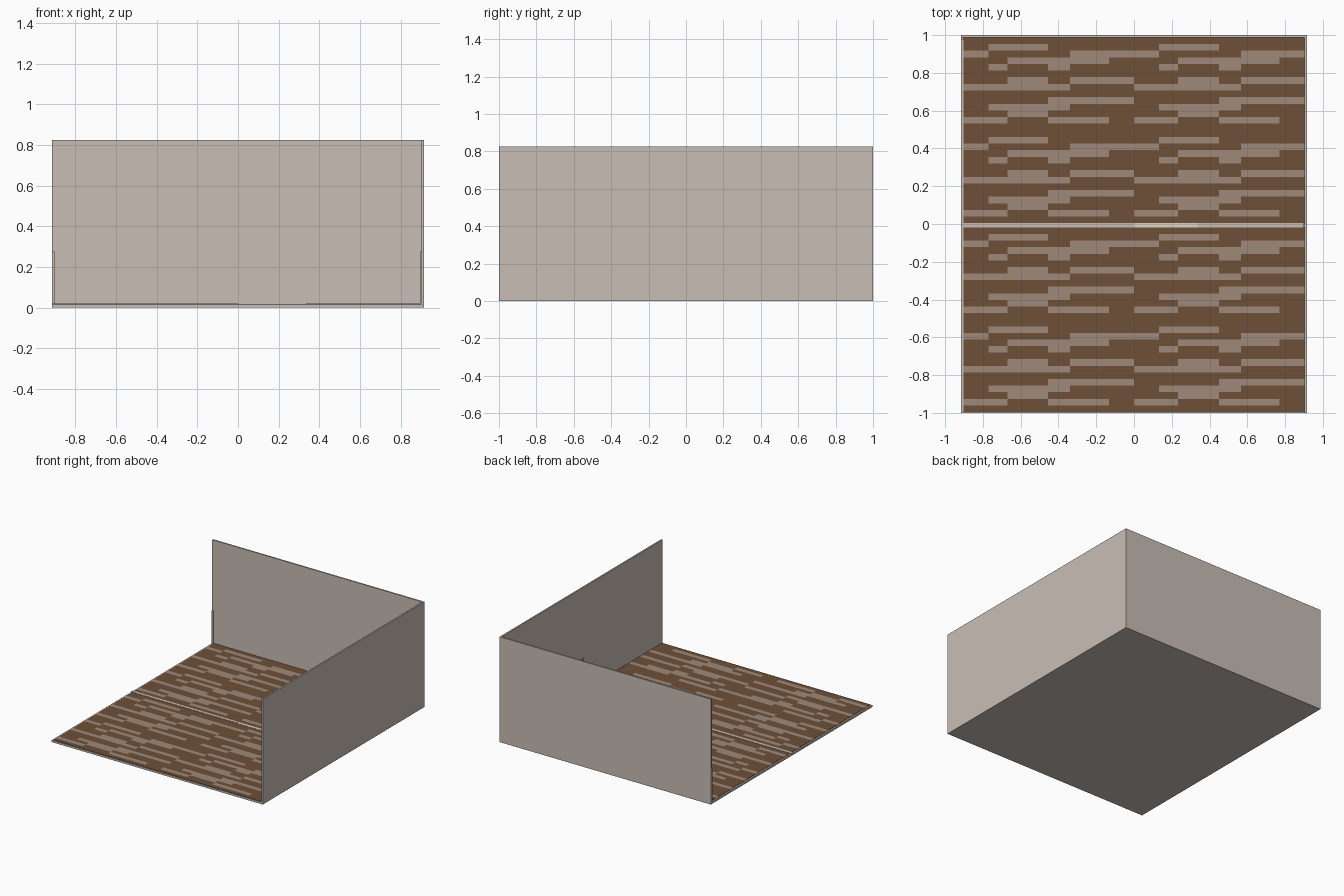
import bpy, bmesh

if "Cube" in bpy.data.objects:
    bpy.data.objects.remove(bpy.data.objects["Cube"])


def material(name, rgb):
    # sRGB 0-255 converted to linear
    lin = [((c / 255 + 0.055) / 1.055) ** 2.4 for c in rgb]
    m = bpy.data.materials.new(name)
    m.diffuse_color = (*lin, 1)
    m.use_nodes = True
    m.node_tree.nodes["Principled BSDF"].inputs["Base Color"].default_value = m.diffuse_color
    return m


WALL = material("warm plaster", (201, 190, 181))
DARK = material("dark wood", (110, 80, 56))
LIGHT = material("light wood", (158, 136, 121))
SILL = material("pale threshold", (222, 212, 196))


def finish(name, bm, mats):
    bmesh.ops.recalc_face_normals(bm, faces=bm.faces)
    me = bpy.data.meshes.new(name)
    bm.to_mesh(me)
    bm.free()
    for m in mats:
        me.materials.append(m)
    ob = bpy.data.objects.new(name, me)
    bpy.context.collection.objects.link(ob)
    return ob


def box(name, lo, hi, mat):
    bm = bmesh.new()
    bmesh.ops.create_cube(bm, size=1)
    for v in bm.verts:
        v.co = [l + (c + 0.5) * (h - l) for c, l, h in zip(v.co, lo, hi)]
    return finish(name, bm, [mat])


W, H, T = 0.915, 0.825, 0.012      # half width, wall height, wall thickness
SLAB, TOP = 0.015, 0.018           # slab top and floorboard top

# Room shell
box("floor_slab", (-W, -1, 0), (W, 1, SLAB), WALL)
box("back_wall", (-W, 1 - T, SLAB), (W, 1, H), WALL)
box("right_wall", (W - T, -1, SLAB), (W, 1 - T, H), WALL)

# Low trim posts against the walls
box("back_left_post", (-W, 0.978, SLAB), (-W + T, 1 - T, 0.275), WALL)
box("right_wall_post", (W - T - 0.008, -0.018, TOP), (W - T, 0.002, 0.275), WALL)

# Strip that divides the two floor halves, with a paler doorway sill
box("divider_left", (-W, -0.018, SLAB), (0, 0.004, 0.02), WALL)
box("doorway_sill", (0, -0.018, SLAB), (0.335, 0.004, 0.019), SILL)
box("divider_right", (0.335, -0.018, SLAB), (W - T, 0.004, 0.02), WALL)

# Floorboards: the joint pattern repeats twice across the width
JOINTS = (0, 0.146, 0.257, 0.497, 0.626, 0.854)
ROWS = 28
# light cells of one repeat, row by row
PATTERN = ("000000 011000 100011 001110 010100 000000 001011 "
           "111100 000000 000111 011100 001000 110110 000000") .split()


def floorboards(name, y0, y1):
    bm = bmesh.new()
    x0, x1 = -W + T, W - T
    half = (x1 - x0) / 2
    xs = [x0 + half * (r + j) for r in range(2) for j in JOINTS] + [x1]
    ys = [y0 + (y1 - y0) * i / ROWS for i in range(ROWS + 1)]
    grid = [[bm.verts.new((x, y, TOP)) for x in xs] for y in ys]
    for r in range(ROWS):
        row = PATTERN[(ROWS - 1 - r) % len(PATTERN)]
        for c in range(len(xs) - 1):
            f = bm.faces.new((grid[r][c], grid[r][c + 1],
                              grid[r + 1][c + 1], grid[r + 1][c]))
            f.material_index = int(row[c % len(JOINTS)])
    # thin edge down to the slab
    rim = [e for e in bm.edges if e.is_boundary]
    out = bmesh.ops.extrude_edge_only(bm, edges=rim)
    for v in out["geom"]:
        if isinstance(v, bmesh.types.BMVert):
            v.co.z = SLAB
    bm.normal_update()
    return finish(name, bm, [DARK, LIGHT])


floorboards("back_floorboards", 0.004, 1 - T)
floorboards("front_floorboards", -0.995, -0.018)
